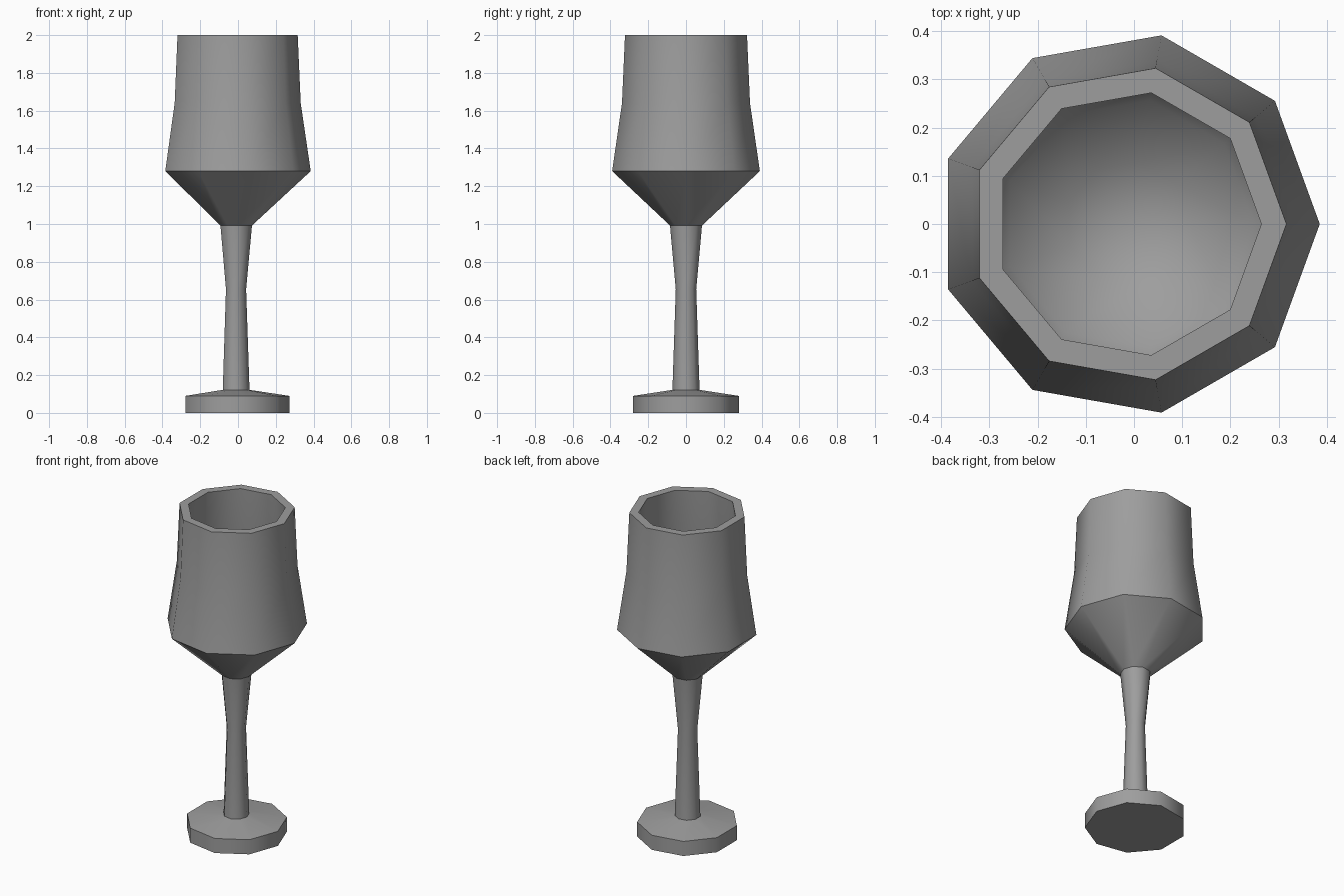
import bpy, bmesh, math

if "Cube" in bpy.data.objects:
    bpy.data.objects.remove(bpy.data.objects["Cube"])

SIDES = 9
CX = -0.012  # centres the nine-sided outline on x = 0

# Dark grey for every part
grey = bpy.data.materials.new("dark_grey")
grey.diffuse_color = (0.34, 0.34, 0.34, 1)
grey.use_nodes = True
grey.node_tree.nodes["Principled BSDF"].inputs["Base Color"].default_value = grey.diffuse_color


def lathe(name, profile):
    """Revolve (radius, z) points, listed with the outside on the right-hand side."""
    bm = bmesh.new()
    rings = []
    for r, z in profile:
        count = SIDES if r > 0 else 1
        rings.append([bm.verts.new((CX + r * math.cos(math.tau * i / SIDES),
                                    r * math.sin(math.tau * i / SIDES), z))
                      for i in range(count)])
    for a, b in zip(rings, rings[1:]):
        for i in range(SIDES):
            j = (i + 1) % SIDES
            if len(a) == 1:
                bm.faces.new((a[0], b[j], b[i]))
            elif len(b) == 1:
                bm.faces.new((a[i], a[j], b[0]))
            else:
                bm.faces.new((a[i], a[j], b[j], b[i]))
    mesh = bpy.data.meshes.new(name)
    bm.to_mesh(mesh)
    bm.free()
    mesh.materials.append(grey)
    obj = bpy.data.objects.new(name, mesh)
    bpy.context.collection.objects.link(obj)
    bpy.ops.object.select_all(action='DESELECT')
    obj.select_set(True)
    bpy.context.view_layer.objects.active = obj
    bpy.ops.object.shade_smooth_by_angle(angle=math.radians(41))
    return obj


# Foot: flat base with a gently sloped top
lathe("foot", [(0, 0), (0.284, 0), (0.284, 0.09), (0.073, 0.122)])

# Stem: slightly waisted
lathe("stem", [(0.073, 0.122), (0.055, 0.655), (0.086, 0.992)])

# Bowl: outer wall, rim, then hollow interior with a rounded bottom
lathe("bowl", [(0.086, 0.992), (0.397, 1.28), (0.344, 1.64), (0.328, 2.0),
               (0.276, 2.0), (0.292, 1.64), (0.335, 1.31),
               (0.26, 1.2), (0.13, 1.11), (0, 1.07)])
